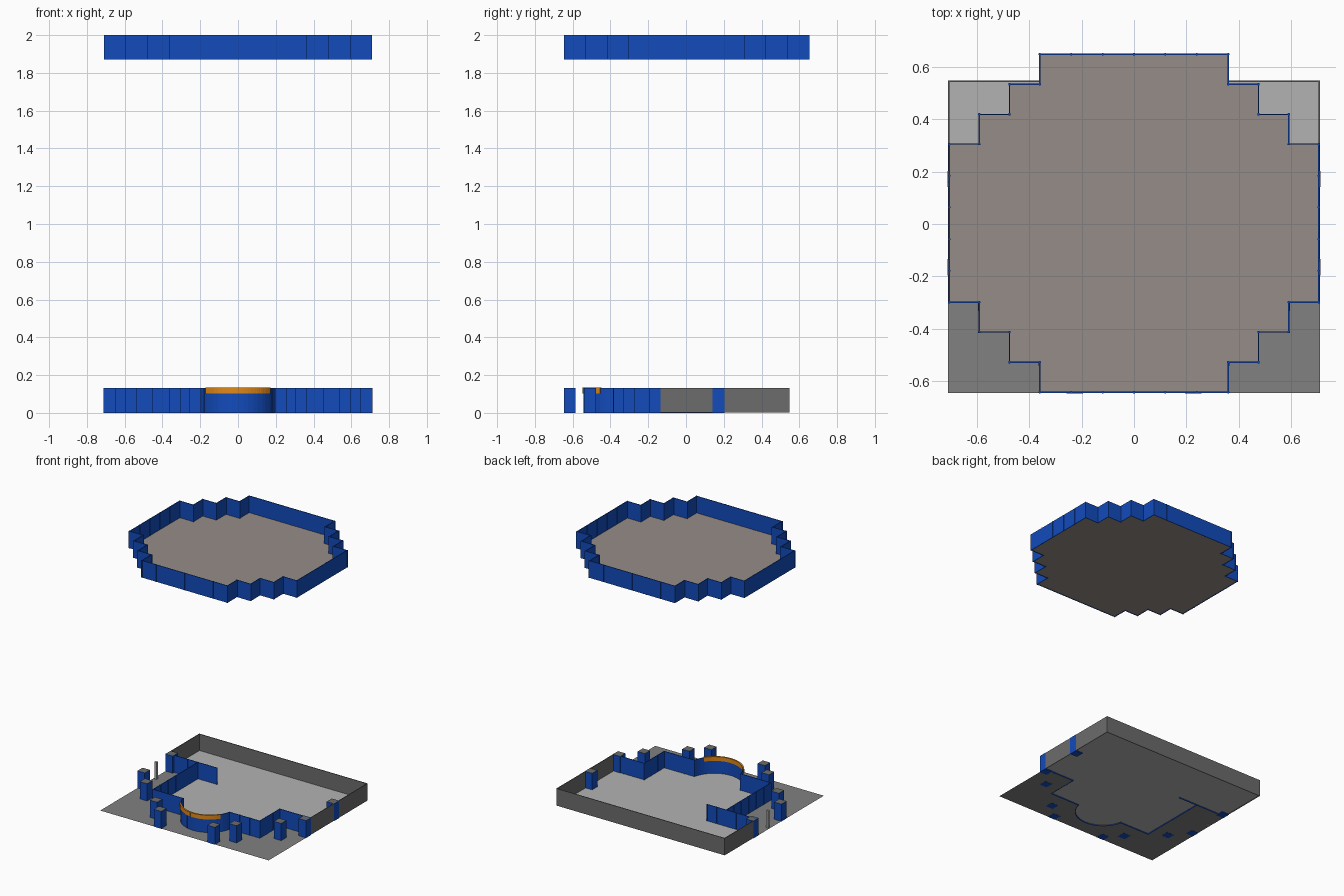
import bpy, bmesh, math
from mathutils import Matrix, Vector

if "Cube" in bpy.data.objects:
    bpy.data.objects.remove(bpy.data.objects["Cube"])


def mat(name, r, g, b):
    m = bpy.data.materials.new(name)
    m.diffuse_color = (r, g, b, 1)
    m.use_nodes = True
    m.node_tree.nodes["Principled BSDF"].inputs["Base Color"].default_value = m.diffuse_color
    return m


BLUE = mat("blue_panel", 0.006, 0.07, 0.5)
ORANGE = mat("orange_sign", 0.75, 0.25, 0.01)
DECK = mat("deck_tan", 0.30, 0.265, 0.245)
LIGHT = mat("light_floor", 0.45, 0.45, 0.45)
PAVE = mat("pavement", 0.22, 0.22, 0.22)
GREY = mat("plain_wall", 0.15, 0.15, 0.15)


def finish(name, bm, *mats):
    me = bpy.data.meshes.new(name)
    bm.to_mesh(me)
    bm.free()
    for m in mats:
        me.materials.append(m)
    ob = bpy.data.objects.new(name, me)
    bpy.context.collection.objects.link(ob)
    return ob


def add_box(bm, center, size, angle=0):
    m = (Matrix.Translation(center) @ Matrix.Rotation(angle, 4, 'Z')
         @ Matrix.Diagonal((*size, 1)))
    bmesh.ops.create_cube(bm, size=1, matrix=m)


def wall(name, path, z0, z1, material, thick=0.005, step=None, closed=False):
    """Thin upright wall along a path, with optional mullions and top rail."""
    bm = bmesh.new()
    pts = [Vector(p) for p in path]
    if closed:
        pts.append(pts[0])
    zc, h = (z0 + z1) / 2, z1 - z0
    for a, b in zip(pts, pts[1:]):
        d = b - a
        ang, mid = math.atan2(d.y, d.x), (a + b) / 2
        add_box(bm, (mid.x, mid.y, zc), (d.length + thick * 0.8, thick, h), ang)
        if step:
            n = max(1, round(d.length / step))
            for i in range(n + 1):
                p = a + d * i / n
                add_box(bm, (p.x, p.y, zc), (0.006, thick + 0.004, h), ang)
    return finish(name, bm, material)


def sheet(name, outline, z, material):
    bm = bmesh.new()
    f = bm.faces.new([bm.verts.new((x, y, z)) for x, y in outline])
    f.normal_update()
    if f.normal.z < 0:
        f.normal_flip()
    bmesh.ops.triangulate(bm, faces=[f])
    return finish(name, bm, material)


def arc(r, a0, a1, n):
    """Arc bulging to the front, angles measured from -y."""
    out = []
    for i in range(n + 1):
        t = math.radians(a0 + (a1 - a0) * i / n)
        out.append((r * math.sin(t), -0.34 + r * math.cos(t) * -1))
    return out


# Upper deck: stepped outline made from one quarter
quarter = [(0.36, 0.645), (0.36, 0.53), (0.475, 0.53), (0.475, 0.415),
           (0.59, 0.415), (0.59, 0.302), (0.705, 0.302)]
half = quarter + [(x, -y) for x, y in reversed(quarter)]
outline = [(x, y + 0.003) for x, y in half + [(-x, y) for x, y in reversed(half)]]
sheet("upper_deck_floor", outline, 1.872, DECK)
wall("upper_parapet", outline, 1.87, 2.0, BLUE, step=0.115, closed=True)

# Facade line shared by the shop floor and the pavement
bay = arc(0.2, -78, 78, 20)
left = [(-0.707, 0.16), (-0.45, 0.16), (-0.45, -0.38)]
right = [(0.45, -0.38), (0.45, -0.14), (0.707, -0.14)]
facade = left + bay + right
sheet("interior_floor", facade + [(0.71, 0.545), (-0.71, 0.545)], 0.006, LIGHT)
sheet("pavement", [(-0.71, 0.16)] + facade[1:-1]
      + [(0.71, -0.14), (0.71, -0.645), (-0.71, -0.645)], 0.001, PAVE)

# Glazed facade walls
wall("left_facade", left + bay[:1], 0, 0.132, BLUE, step=0.085)
wall("left_inner_wall", [(-0.45, 0.16), (-0.29, 0.16)], 0, 0.132, BLUE, step=0.085)
wall("right_facade", bay[-1:] + right, 0, 0.132, BLUE, step=0.085)
wall("curved_bay", bay, 0, 0.132, BLUE)
wall("bay_sign", arc(0.201, -55, 55, 16), 0.102, 0.134, ORANGE, thick=0.012)

# Plain rear walls
wall("rear_walls", [(-0.707, 0.16), (-0.707, 0.545), (0.707, 0.545),
                    (0.707, -0.14)], 0.002, 0.132, GREY)

# Square columns under the deck corners, mirrored left and right
for i, (x, y) in enumerate([(0.226, -0.615), (0.335, -0.508), (0.565, -0.3),
                            (0.68, -0.165), (0.68, 0.172)]):
    for side, s in (("left", -1), ("right", 1)):
        bm = bmesh.new()
        add_box(bm, (s * x, y, 0.066), (0.062, 0.062, 0.132))
        for f in bm.faces:
            f.normal_update()
            f.material_index = 1 if f.normal.z > 0.5 else 0
        finish(f"{side}_column_{i + 1}", bm, BLUE, GREY)

# Slim post on the left edge
bm = bmesh.new()
add_box(bm, (-0.69, 0, 0.066), (0.016, 0.016, 0.132))
finish("slim_post", bm, LIGHT)
